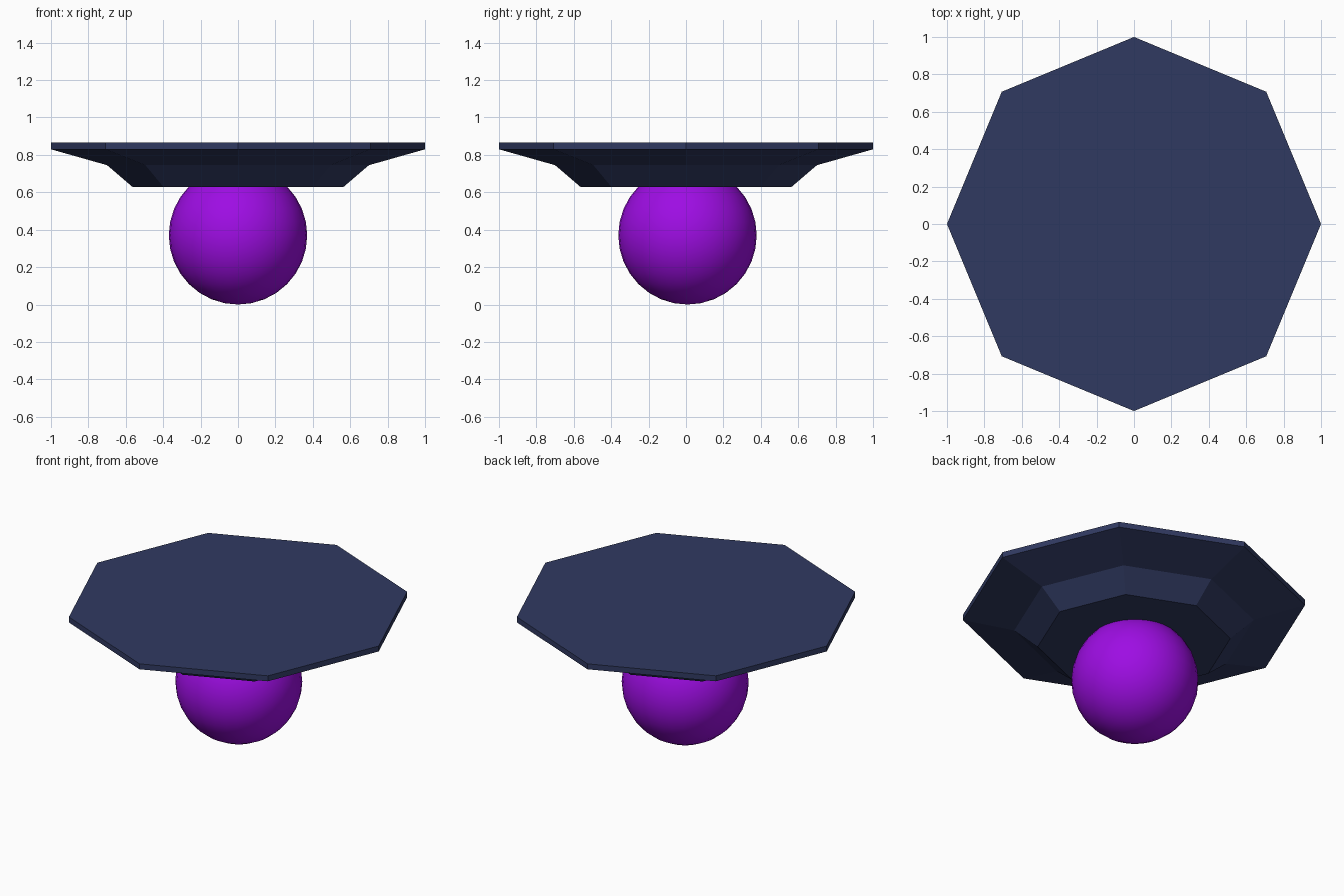
import bpy, bmesh
from math import cos, sin, pi

if "Cube" in bpy.data.objects:
    bpy.data.objects.remove(bpy.data.objects["Cube"])


def material(name, color):
    mat = bpy.data.materials.new(name)
    mat.diffuse_color = color
    mat.use_nodes = True
    mat.node_tree.nodes["Principled BSDF"].inputs["Base Color"].default_value = mat.diffuse_color
    return mat


# Octagonal stepped plate, closed at top and bottom: (radius, height) profile
profile = [(0.563, 0.628), (0.70, 0.745), (1.0, 0.83), (1.0, 0.865)]
sides = 8
bm = bmesh.new()
rings = [[bm.verts.new((r * cos(2 * pi * i / sides), r * sin(2 * pi * i / sides), z))
          for i in range(sides)] for r, z in profile]
for low, high in zip(rings, rings[1:]):
    for i in range(sides):
        j = (i + 1) % sides
        bm.faces.new((low[i], low[j], high[j], high[i]))
bm.faces.new(rings[0][::-1])
bm.faces.new(rings[-1])
mesh = bpy.data.meshes.new("octagonal_plate")
bm.to_mesh(mesh)
bm.free()
plate = bpy.data.objects.new("octagonal_plate", mesh)
bpy.context.collection.objects.link(plate)
mesh.materials.append(material("navy", (0.03, 0.042, 0.12, 1)))

# Smooth ball underneath, sunk into the plate
bpy.ops.mesh.primitive_uv_sphere_add(segments=32, ring_count=16, radius=0.37,
                                     location=(0, 0.008, 0.37))
ball = bpy.context.object
ball.name = "ball"
bpy.ops.object.shade_smooth()
ball.data.materials.append(material("purple", (0.34, 0.004, 0.77, 1)))
